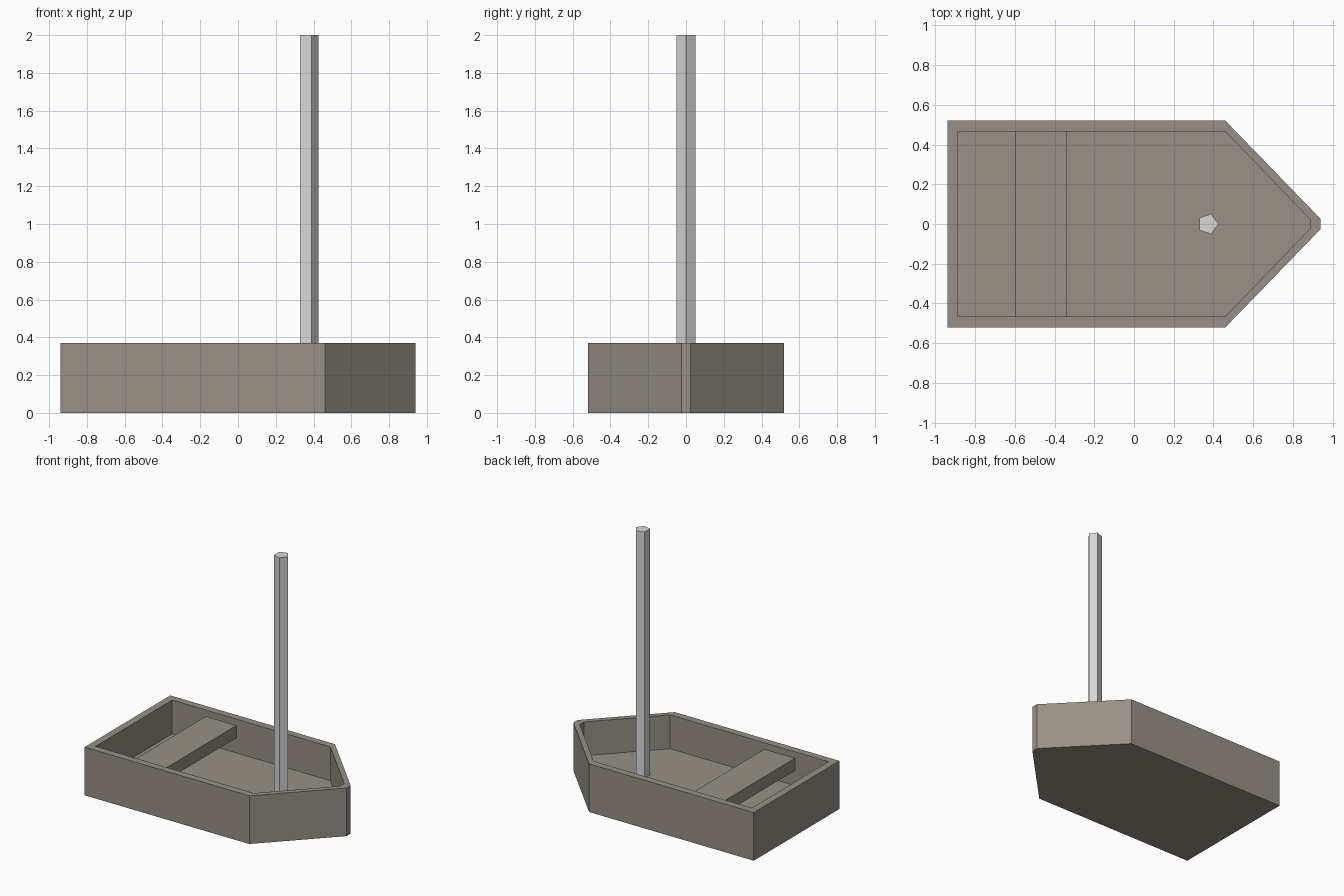
import bpy, bmesh, math

if "Cube" in bpy.data.objects:
    bpy.data.objects.remove(bpy.data.objects["Cube"])

def material(name, rgb):
    m = bpy.data.materials.new(name)
    m.diffuse_color = (*rgb, 1)
    m.use_nodes = True
    m.node_tree.nodes["Principled BSDF"].inputs["Base Color"].default_value = m.diffuse_color
    return m

hull_mat = material("weathered wood", (0.31, 0.28, 0.24))
mast_mat = material("pale grey", (0.68, 0.68, 0.68))

def finish(name, bm, mat):
    bmesh.ops.recalc_face_normals(bm, faces=bm.faces)
    me = bpy.data.meshes.new(name)
    bm.to_mesh(me)
    bm.free()
    me.materials.append(mat)
    ob = bpy.data.objects.new(name, me)
    bpy.context.collection.objects.link(ob)
    return ob

def mirrored(half):
    """Closed outline from its lower half, mirrored over y = 0."""
    return half + [(x, -y) for x, y in reversed(half)]

# Hull: four matching rings bridged into an open tub with a thick floor
outer = mirrored([(-0.94, -0.52), (0.46, -0.52), (0.94, -0.025)])
inner = mirrored([(-0.885, -0.465), (0.46, -0.465), (0.885, -0.025)])
bm = bmesh.new()
rings = [[bm.verts.new((x, y, z)) for x, y in ring]
         for ring, z in ((outer, 0), (outer, 0.37), (inner, 0.37), (inner, 0.11))]
for a, b in zip(rings, rings[1:]):
    for i in range(len(a)):
        j = (i + 1) % len(a)
        bm.faces.new((a[i], a[j], b[j], b[i]))
bm.faces.new(rings[0])
bm.faces.new(rings[-1])
finish("hull", bm, hull_mat)

# Seat: plank across the hull
bm = bmesh.new()
bmesh.ops.create_cube(bm, size=1)
bmesh.ops.scale(bm, vec=(0.26, 0.93, 0.095), verts=bm.verts)
seat = finish("seat", bm, hull_mat)
seat.location = (-0.47, 0, 0.2725)

# Mast: five-sided pole with one edge facing the bow
bm = bmesh.new()
base = [bm.verts.new((0.372 + 0.053 * math.cos(i * math.tau / 5),
                      0.053 * math.sin(i * math.tau / 5), 0.11)) for i in range(5)]
face = bm.faces.new(base)
ext = bmesh.ops.extrude_face_region(bm, geom=[face], use_keep_orig=True)
top = [g for g in ext["geom"] if isinstance(g, bmesh.types.BMVert)]
bmesh.ops.translate(bm, vec=(0, 0, 1.89), verts=top)
finish("mast", bm, mast_mat)
